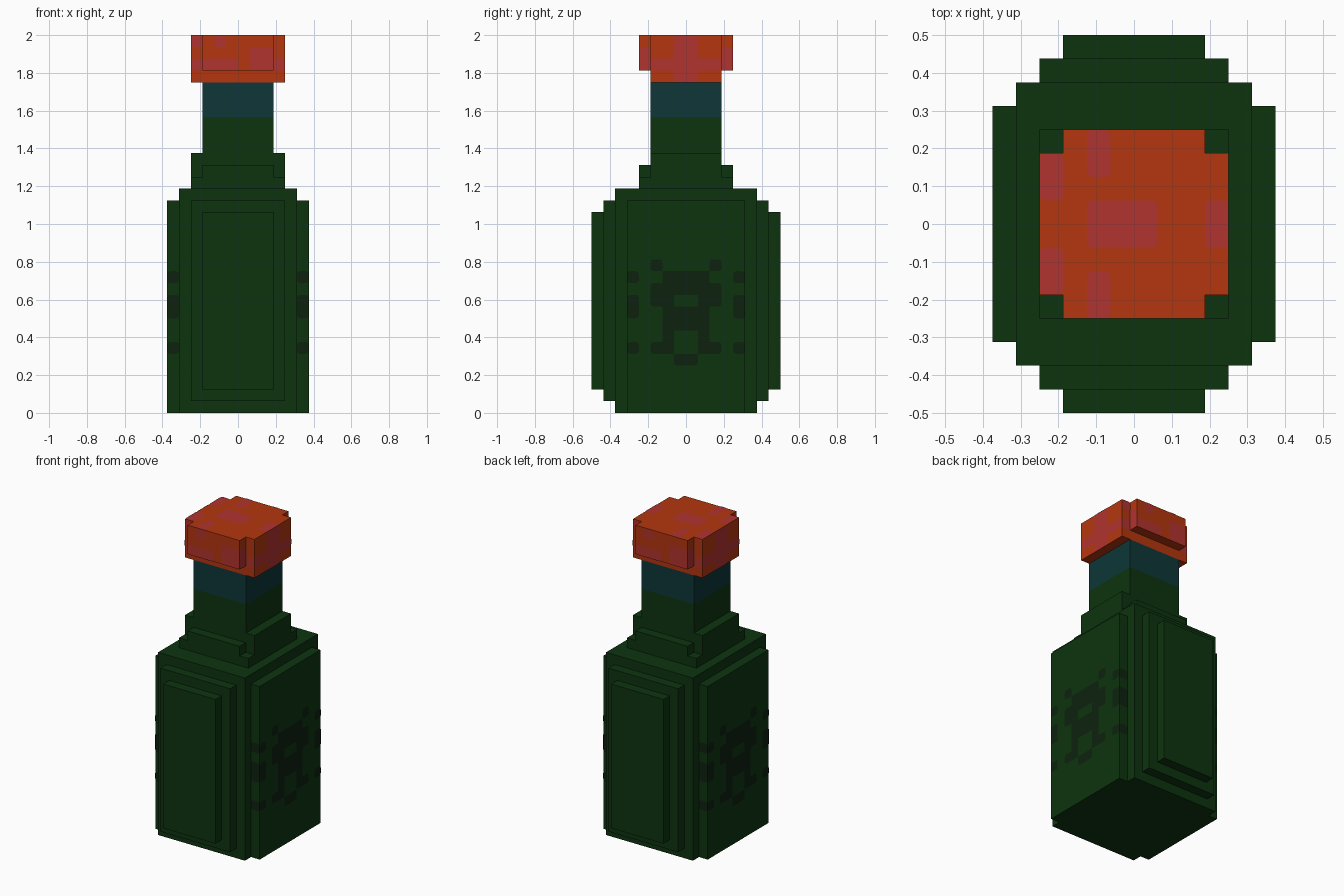
import bpy, bmesh, math
from mathutils import Matrix, Vector

U = 1 / 16  # one block unit

cube = bpy.data.objects.get("Cube")
if cube:
    bpy.data.objects.remove(cube)


def material(name, r, g, b):
    lin = [((c / 255 + 0.055) / 1.055) ** 2.4 if c > 10 else c / 255 / 12.92 for c in (r, g, b)]
    m = bpy.data.materials.new(name)
    m.use_nodes = True
    m.diffuse_color = (*lin, 1)
    m.node_tree.nodes["Principled BSDF"].inputs["Base Color"].default_value = (*lin, 1)
    return m


GREEN = material("bottle green", 13, 52, 15)
DARK = material("dark mark", 13, 33, 15)
BLUE = material("neck band blue", 14, 54, 56)
ORANGE = material("cap orange", 180, 54, 15)
PINK = material("cap pink", 177, 51, 47)


def finish(name, bm, mat):
    me = bpy.data.meshes.new(name)
    bm.to_mesh(me)
    bm.free()
    me.materials.append(mat)
    ob = bpy.data.objects.new(name, me)
    bpy.context.collection.objects.link(ob)


def blocks(name, mat, boxes):
    """Centred boxes given as (half x, half y, bottom, top) in units."""
    bm = bmesh.new()
    for hx, hy, z0, z1 in boxes:
        m = Matrix.Translation((0, 0, (z0 + z1) / 2 * U)) @ Matrix.Diagonal((2 * hx * U, 2 * hy * U, (z1 - z0) * U, 1))
        bmesh.ops.create_cube(bm, size=1, matrix=m)
    finish(name, bm, mat)


def decal(name, mat, rows, top, depth, rot):
    """Thin painted cells with rounded outer corners, drawn from text rows."""
    bm = bmesh.new()
    half = len(rows[0]) // 2
    for j, row in enumerate(rows):
        for i, ch in enumerate(row):
            if ch == "#":
                c, v = i - half, top - j
                d = -depth(c) * U - 0.002
                bm.faces.new([bm.verts.new(((c + a) * U, d, (v + b) * U))
                              for a, b in ((0, 0), (1, 0), (1, 1), (0, 1))])
    bmesh.ops.remove_doubles(bm, verts=bm.verts, dist=0.001)
    corners = [v for v in bm.verts if len(v.link_faces) == 1]
    bmesh.ops.bevel(bm, geom=corners, offset=0.015, segments=2, profile=0.5, affect='VERTICES')
    bm.transform(rot)
    finish(name, bm, mat)


def turn(quarters):
    return Matrix.Rotation(quarters * math.pi / 2, 4, 'Z')


# Stepped bottle body, shoulder, neck and cap
blocks("bottle_body", GREEN, [(6, 5, 0, 18), (5, 6, 0, 19), (4, 7, 1, 18), (3, 8, 2, 17)])
blocks("shoulder", GREEN, [(4, 4, 19, 20), (4, 3, 19, 22), (3, 4, 19, 21)])
blocks("neck", GREEN, [(3, 3, 21, 25)])
blocks("neck_band", BLUE, [(3, 3, 25, 28)])
blocks("cap", ORANGE, [(4, 3, 28, 32), (3, 4, 29, 32)])

# Dark emblem on both broad sides, wrapping onto the corner strips
emblem = ["..#....#..",
          "#..####..#",
          "..######..",
          "#.##..##.#",
          "#..####..#",
          "...####...",
          "...#..#...",
          "#.##..##.#",
          "....##...."]
strip = [r[0] + "." * 10 + r[0] for r in emblem]
for side, q in (("left", 1), ("right", 3)):
    decal("emblem_" + side, DARK, emblem, 12, lambda c: 6, turn(q))
for side, q in (("front", 0), ("back", 2)):
    decal("emblem_wrap_" + side, DARK, strip, 12, lambda c: 5, turn(q))

# Pink blotches on the cap
cap_front = ["#.#.....",
             ".....##.",
             "####.###"]
cap_side = ["...##...",
            "#..##..#",
            "########",
            "...##..."]
cap_top = ["..#.....",
           "#.#.....",
           "#.......",
           "..###..#",
           "..###..#",
           "#.......",
           "#.#.....",
           "..#....."]


def cap_depth(c):
    return 4 if -3 <= c <= 2 else 3


for side, q, rows in (("front", 0, cap_front), ("left", 1, cap_side),
                      ("back", 2, cap_front), ("right", 3, cap_side)):
    decal("cap_blotches_" + side, PINK, rows, 31, cap_depth, turn(q))
decal("cap_blotches_top", PINK, cap_top, 3, lambda c: 32, Matrix.Rotation(-math.pi / 2, 4, 'X'))
